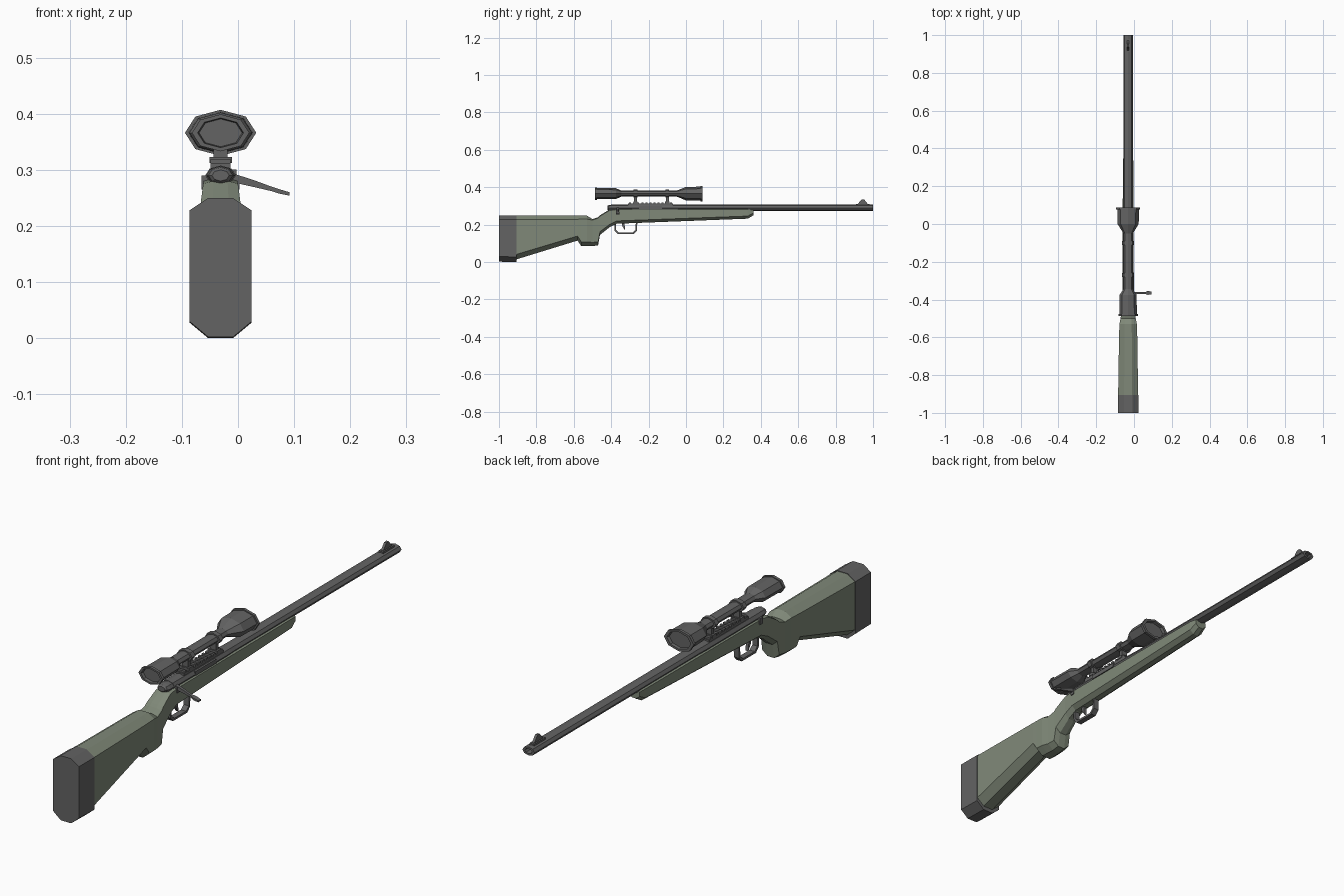
import bpy, bmesh, math

default_cube = bpy.data.objects.get("Cube")
if default_cube:
    bpy.data.objects.remove(default_cube)

CENTRE = -.031                 # centre plane of the rifle
BORE, SIGHT = .29, .366        # heights of the barrel and scope axes
BARREL, SCOPE = .0165, .016    # radii of the barrel and scope tube
WIDE = 1.55                    # round parts are wider than tall
MUZZLE, BUTT = 1, -1           # ends of the rifle along y


def material(name, color):
    mat = bpy.data.materials.new(name)
    mat.use_nodes = True
    mat.diffuse_color = (*color, 1)
    shader = mat.node_tree.nodes["Principled BSDF"]
    shader.inputs["Base Color"].default_value = mat.diffuse_color
    return mat


GREY = material("dark grey metal", (.125, .125, .125))
GREEN = material("sage green", (.215, .25, .19))


def loft(name, rings, mat=GREY):
    """Skin a list of equal-length point rings and cap both ends."""
    bm = bmesh.new()
    loops = [[bm.verts.new(point) for point in ring] for ring in rings]
    for back, front in zip(loops, loops[1:]):
        for i in range(len(back)):
            bm.faces.new((back[i - 1], back[i], front[i], front[i - 1]))
    bm.faces.new(loops[0])
    bm.faces.new(loops[-1])
    bmesh.ops.recalc_face_normals(bm, faces=bm.faces)
    mesh = bpy.data.meshes.new(name)
    bm.to_mesh(mesh)
    bm.free()
    mesh.materials.append(mat)
    bpy.context.collection.objects.link(bpy.data.objects.new(name, mesh))


def tube(name, height, profile):
    """Eight-sided turned part along y from (y, radius) pairs."""
    angles = [math.tau * i / 8 for i in range(8)]
    loft(name, [[(CENTRE + WIDE * radius * math.cos(a), y, height + radius * math.sin(a))
                 for a in angles] for y, radius in profile])


def slab(name, outline, half, x=CENTRE):
    """Flat part: a (y, z) outline given thickness in x."""
    loft(name, [[(x + side * half, y, z) for y, z in outline] for side in (-1, 1)])


def block(name, y, length, bottom, top, half, x=CENTRE):
    """Box centred on y, spanning two heights."""
    front, back = y + length / 2, y - length / 2
    slab(name, [(back, bottom), (front, bottom), (front, top), (back, top)], half, x)


def chamfered(name, stations, mat):
    """Chamfered skin through (y, bottom, top, half width) stations."""
    rings = []
    for y, bottom, top, half in stations:
        flat = half * .4
        # The broad butt has deep upper chamfers, the slim forend almost none
        upper = half * (.4 if half > .04 else .15)
        right = [(flat, bottom), (half, bottom + half / 2), (half, top - upper), (flat, top)]
        left = [(-x, z) for x, z in reversed(right)]
        rings.append([(CENTRE + x, y, z) for x, z in right + left])
    loft(name, rings, mat)


def bell(name, neck, shoulder, end, radius):
    """Flared scope end with a rim and a recessed lens."""
    recess = end + (neck - end) * .08
    tube(name, SIGHT, [(neck, SCOPE), (shoulder, radius * .88), (recess, radius * .9),
                       (recess, radius), (end, radius), (end, radius * .8),
                       (recess, radius * .75)])


# Stock: butt, grip, wrist and forend in one skin
PAD_FRONT, COMB = -.905, .248
chamfered("stock", [
    (PAD_FRONT, .015, COMB, .053),
    (-.58, .115, COMB, .048),
    (-.56, .085, COMB, .047),
    (-.53, .085, COMB, .046),
    (-.5, .085, .23, .04),
    (-.47, .09, .24, .036),
    (-.46, .145, .25, .035),
    (-.41, .185, .28, .031),
    (-.37, .205, .285, .03),
    (.33, .232, .285, .028),
    (.36, .25, .282, .024)], GREEN)

# Butt pad
chamfered("butt_pad", [(BUTT, .002, .25, .055), (PAD_FRONT, 0, .25, .055)], GREY)

# Barrel with a recessed muzzle
bore_depth = MUZZLE - .03
tube("barrel", BORE, [(-.05, BARREL), (MUZZLE, BARREL), (MUZZLE, BARREL * .6),
                      (bore_depth, BARREL * .6)])

# Receiver, rounded bolt shroud and ejection port
tube("receiver", BORE, [(-.38, BARREL * 1.07), (-.05, BARREL * 1.07), (0, BARREL)])
tube("bolt_shroud", BORE, [(-.42, BARREL * .6), (-.415, BARREL * .85),
                           (-.4, BARREL), (-.37, BARREL)])
block("ejection_port", -.19, .125, BORE - .005, BORE + .011, .004, CENTRE + .024)

# Bolt handle: tapered bar sweeping out and down to a flat knob
BOLT = -.365
block("bolt_handle_root", BOLT, .016, BORE - .025, BORE, .034)
handle = [(-.01, .286, .007, .008), (.03, .275, .005, .006),
          (.06, .266, .005, .004), (.072, .262, .01, .004), (.092, .257, .008, .003)]
corners = [(-1, -1), (1, -1), (1, 1), (-1, 1)]
loft("bolt_handle", [[(x, BOLT + across * depth, z + up * thick) for across, up in corners]
                     for x, z, depth, thick in handle])

# Trigger guard: a mirrored band, its inner edge offset by the thickness
GUARD, BAND = -.322, .008
half_guard = [(.062, .217), (.06, .167), (.043, .149)]
outer = [(GUARD - reach, z) for reach, z in half_guard]
outer += [(GUARD + reach, z) for reach, z in reversed(half_guard)]
inner = [(y - math.copysign(BAND, y - GUARD), z + BAND / 2 if z > .16 else z + BAND)
         for y, z in reversed(outer)]
slab("trigger_guard", outer + inner, .011)
slab("trigger", [(-.345, .215), (-.34, .19), (-.325, .169), (-.33, .215)], .006)

# Toothed scope rail
RAIL, RAIL_LENGTH, RAIL_TOP, TEETH = -.19, .24, .312, 11
block("rail_base", RAIL, RAIL_LENGTH, BORE, RAIL_TOP, .018)
pitch = RAIL_LENGTH / TEETH
for i in range(TEETH):
    tooth = RAIL + (i - (TEETH - 1) / 2) * pitch
    block("rail_tooth", tooth, pitch / 2, RAIL_TOP, RAIL_TOP + .007, .018)

# Scope rings on posts and clamped feet
for y in (-.27, -.1):
    ring = SCOPE * 1.3
    tube("scope_ring", SIGHT, [(y - .01, ring), (y + .01, ring)])
    block("ring_post", y, .016, RAIL_TOP, SIGHT - SCOPE, .0125)
    block("ring_foot", y, .024, RAIL_TOP, RAIL_TOP + .011, .02)

# Scope: tube, eyepiece and objective
EYE_NECK, OBJECTIVE_NECK = -.345, -.05
tube("scope_tube", SIGHT, [(EYE_NECK, SCOPE), (OBJECTIVE_NECK, SCOPE)])
bell("eyepiece", EYE_NECK, -.375, -.487, .033)
bell("objective", OBJECTIVE_NECK, 0, .088, .041)

# Front sight ramp and blade
block("front_sight_ramp", .945, .07, BORE, BORE + .021, .01)
slab("front_sight_blade", [(.915, .307), (.938, .334), (.952, .335), (.975, .307)], .005)
